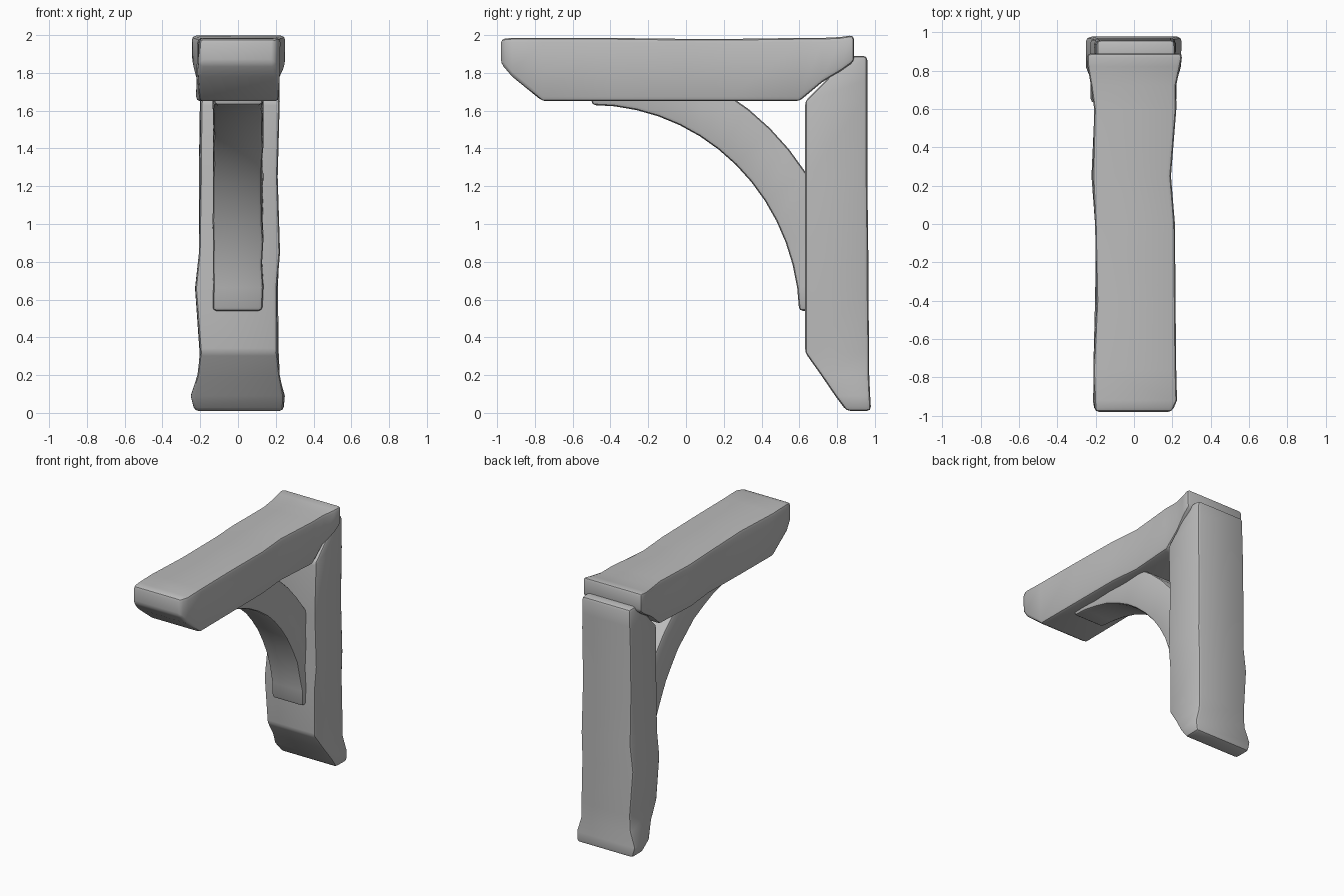
import bpy, bmesh, math, random

random.seed(4)
default = bpy.data.objects.get("Cube")
if default:
    bpy.data.objects.remove(default, do_unlink=True)

grey = bpy.data.materials.new("weathered grey")
grey.use_nodes = True
colour = (0.5, 0.5, 0.5, 1)
grey.diffuse_color = colour
grey.node_tree.nodes["Principled BSDF"].inputs["Base Color"].default_value = colour


def loft(name, stations, wear, bevel):
    """Skin box sections; each is (outer yz, inner yz, right x, left x)."""
    bm = bmesh.new()
    rings = []
    for outer, inner, right, left in stations:
        corners = [(right, outer), (left, outer), (left, inner), (right, inner)]
        rings.append([bm.verts.new((x + random.uniform(-wear, wear), y, z))
                      for x, (y, z) in corners])
    for a, b in zip(rings, rings[1:]):
        for i in range(4):
            j = (i + 1) % 4
            bm.faces.new((a[i], a[j], b[j], b[i]))
    bm.faces.new(rings[0])
    bm.faces.new(rings[-1])
    bmesh.ops.recalc_face_normals(bm, faces=bm.faces)
    mesh = bpy.data.meshes.new(name)
    bm.to_mesh(mesh)
    bm.free()
    obj = bpy.data.objects.new(name, mesh)
    bpy.context.collection.objects.link(obj)
    mesh.materials.append(grey)
    # softened, worn edges
    mod = obj.modifiers.new("worn edges", "BEVEL")
    mod.width = bevel
    mod.segments = 2
    mod.limit_method = "ANGLE"
    mod.angle_limit = math.radians(35)
    bpy.ops.object.select_all(action="DESELECT")
    obj.select_set(True)
    bpy.context.view_layer.objects.active = obj
    bpy.ops.object.modifier_apply(modifier=mod.name)
    bpy.ops.object.shade_smooth_by_angle(angle=math.radians(40))
    return obj


# Top beam: y, underside z, top z, right x, left x
beam = [
    (-0.98, 1.85, 1.98, -0.2, 0.2),
    (-0.92, 1.78, 1.985, -0.21, 0.22),
    (-0.76, 1.65, 1.985, -0.21, 0.22),
    (-0.4, 1.65, 1.985, -0.2, 0.22),
    (0, 1.65, 1.98, -0.2, 0.21),
    (0.25, 1.65, 1.98, -0.22, 0.19),
    (0.6, 1.65, 1.985, -0.21, 0.22),
    (0.72, 1.75, 1.985, -0.22, 0.22),
    (0.82, 1.81, 1.99, -0.24, 0.24),
    (0.89, 1.86, 2, -0.25, 0.25),
]
loft("top_beam", [((y, lo), (y, hi), r, l) for y, lo, hi, r, l in beam], 0.006, 0.022)

# Wall post: z, front y, back y, right x, left x
post = [
    (0.01, 0.85, 0.98, -0.23, 0.24),
    (0.09, 0.79, 0.975, -0.245, 0.245),
    (0.2, 0.715, 0.97, -0.21, 0.22),
    (0.32, 0.63, 0.97, -0.2, 0.21),
    (0.66, 0.63, 0.965, -0.225, 0.21),
    (0.85, 0.63, 0.965, -0.205, 0.22),
    (1.25, 0.63, 0.96, -0.205, 0.215),
    (1.65, 0.63, 0.96, -0.2, 0.22),
    (1.76, 0.74, 0.96, -0.2, 0.22),
    (1.89, 0.86, 0.96, -0.2, 0.21),
]
loft("wall_post", [((f, z), (b, z), r, l) for z, f, b, r, l in post], 0.006, 0.022)


# Curved brace: two quarter arcs whose ends sink into the beam and post
def arc(t, radius_y, radius_z):
    return (-0.5 + radius_y * math.cos(t), 0.5 + radius_z * math.sin(t))


brace = []
steps = 14
for i in range(steps + 1):
    t = math.radians(2 + 88 * i / steps)
    brace.append((arc(t, 1.1, 1.13), arc(t, 1.36, 1.4), -0.13, 0.13))
loft("curved_brace", brace, 0.005, 0.02)
